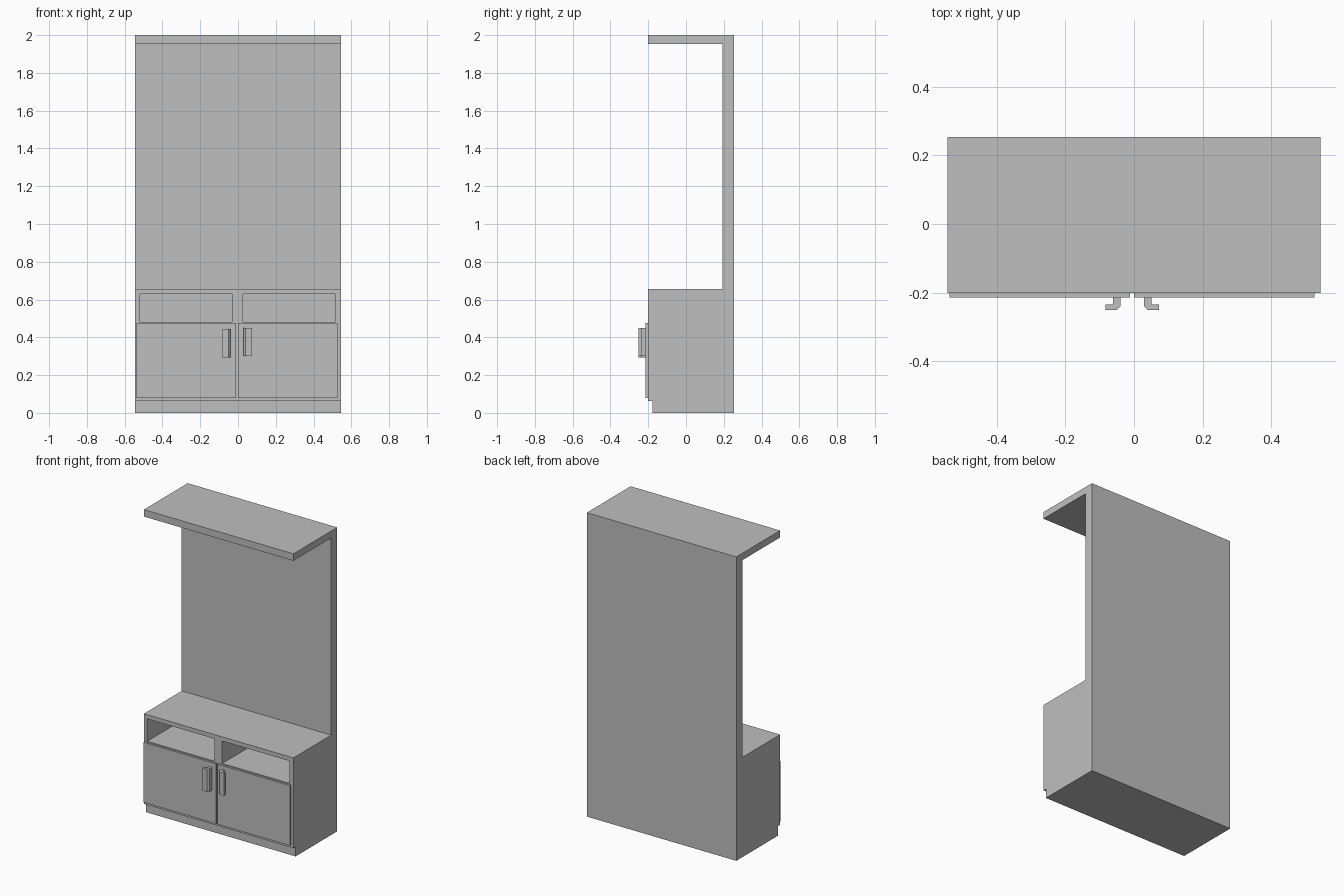
import bpy
import bmesh
from mathutils import Vector

cube = bpy.data.objects.get("Cube")
if cube:
    bpy.data.objects.remove(cube, do_unlink=True)

# Single plain grey finish
grey = bpy.data.materials.new("plain_grey")
grey.use_nodes = True
GREY = (0.52, 0.52, 0.52, 1)
grey.diffuse_color = GREY
grey.node_tree.nodes["Principled BSDF"].inputs["Base Color"].default_value = GREY


def extrude(name, outline, offset):
    """Extrude a closed outline of 3D points along offset."""
    bm = bmesh.new()
    face = bm.faces.new([bm.verts.new(p) for p in outline])
    result = bmesh.ops.extrude_face_region(bm, geom=[face], use_keep_orig=True)
    verts = [v for v in result["geom"] if isinstance(v, bmesh.types.BMVert)]
    bmesh.ops.translate(bm, verts=verts, vec=Vector(offset))
    bmesh.ops.recalc_face_normals(bm, faces=bm.faces)
    mesh = bpy.data.meshes.new(name)
    bm.to_mesh(mesh)
    bm.free()
    mesh.materials.append(grey)
    obj = bpy.data.objects.new(name, mesh)
    bpy.context.collection.objects.link(obj)
    return obj


def box(name, x0, x1, y0, y1, z0, z1):
    outline = [(x0, y0, z0), (x1, y0, z0), (x1, y0, z1), (x0, y0, z1)]
    return extrude(name, outline, (0, y1 - y0, 0))


# Cabinet, back panel and canopy share one side profile (y, z)
HALF, FRONT, BACK, PANEL = 0.544, -0.201, 0.254, 0.192
profile = [(-0.178, 0), (BACK, 0), (BACK, 2), (FRONT, 2), (FRONT, 1.954),
           (PANEL, 1.954), (PANEL, 0.657), (FRONT, 0.657),
           (FRONT, 0.063), (-0.178, 0.063)]
carcass = extrude("cabinet_carcass", [(-HALF, y, z) for y, z in profile],
                  (2 * HALF, 0, 0))

# Two open shelves cut into the cabinet above the doors
for x0, x1 in ((-0.52, -0.032), (0.026, 0.515)):
    cutter = box("shelf_cutter", x0, x1, FRONT - 0.1, PANEL, 0.482, 0.629)
    cutter.hide_render = True
    cut = carcass.modifiers.new("open_shelf", "BOOLEAN")
    cut.operation = "DIFFERENCE"
    cut.solver = "EXACT"
    cut.object = cutter
    bpy.context.view_layer.objects.active = carcass
    bpy.ops.object.modifier_apply(modifier=cut.name)
    bpy.data.objects.remove(cutter, do_unlink=True)

# Doors, each with a hooked handle pointing away from the middle
DOOR = -0.214
hook = [(0, DOOR), (0, -0.239), (0.012, -0.251), (0.044, -0.251),
        (0.044, -0.235), (0.022, -0.235), (0.022, DOOR)]
for side, sign, x0, x1, grip_x, grip_z in (
        ("right", -1, -0.538, -0.011, -0.039, 0.294),
        ("left", 1, 0, 0.527, 0.029, 0.3)):
    box(side + "_door", x0, x1, DOOR, FRONT, 0.08, 0.475)
    extrude(side + "_door_handle",
            [(grip_x + sign * x, y, grip_z) for x, y in hook], (0, 0, 0.149))
